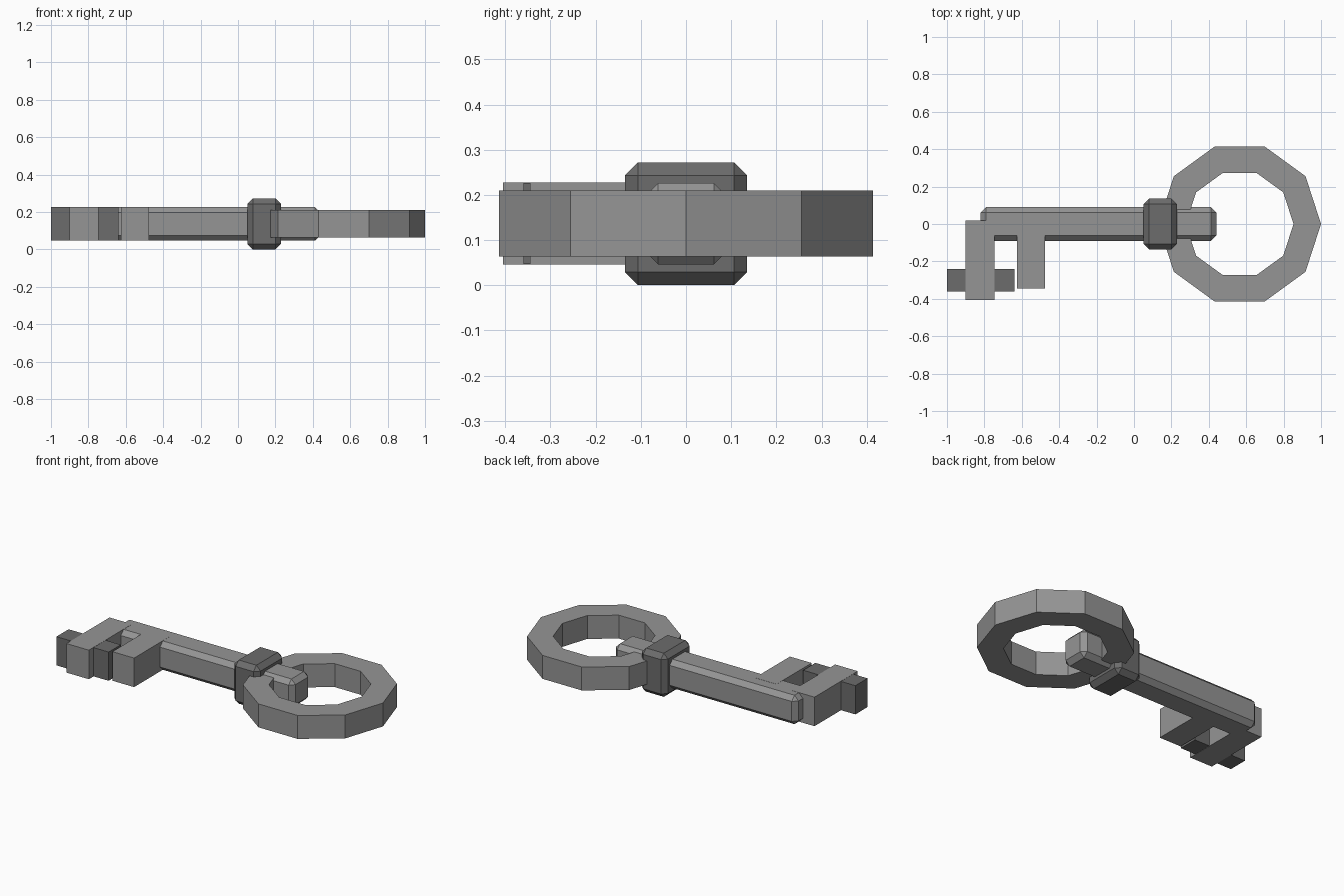
import bpy, bmesh, math

if "Cube" in bpy.data.objects:
    bpy.data.objects.remove(bpy.data.objects["Cube"])


def material(name, value):
    mat = bpy.data.materials.new(name)
    mat.diffuse_color = (value, value, value, 1)
    mat.use_nodes = True
    mat.node_tree.nodes["Principled BSDF"].inputs["Base Color"].default_value = mat.diffuse_color
    return mat


light_grey = material("light grey", 0.30)
dark_grey = material("dark grey", 0.15)


def finish(name, bm, mat):
    bmesh.ops.recalc_face_normals(bm, faces=bm.faces[:])
    mesh = bpy.data.meshes.new(name)
    bm.to_mesh(mesh)
    bm.free()
    mesh.materials.append(mat)
    obj = bpy.data.objects.new(name, mesh)
    bpy.context.collection.objects.link(obj)
    return obj


def box(name, xs, ys, zs, mat, chamfer=0):
    bm = bmesh.new()
    bmesh.ops.create_cube(bm, size=1)
    for v in bm.verts:
        v.co = [lo + (c + 0.5) * (hi - lo) for c, (lo, hi) in zip(v.co, (xs, ys, zs))]
    if chamfer:
        bmesh.ops.bevel(bm, geom=bm.edges[:], offset=chamfer, segments=1,
                        affect='EDGES', profile=0.5)
    return finish(name, bm, mat)


def ring(name, cx, outer, inner, z0, z1, sides, mat):
    # Rectangular section swept around a polygon
    bm = bmesh.new()
    section = ((outer, z0), (outer, z1), (inner, z1), (inner, z0))
    loops = []
    for i in range(sides):
        a = math.tau * i / sides
        loops.append([bm.verts.new((cx + r * math.cos(a), r * math.sin(a), z))
                      for r, z in section])
    for i in range(sides):
        a, b = loops[i], loops[(i + 1) % sides]
        for j in range(4):
            k = (j + 1) % 4
            bm.faces.new((a[j], b[j], b[k], a[k]))
    return finish(name, bm, mat)


# Handle
ring("bow_ring", 0.565, 0.435, 0.288, 0.064, 0.21, 10, light_grey)

# Chamfered shaft and the collar around it
box("shaft", (-0.82, 0.44), (-0.09, 0.09), (0.046, 0.226), light_grey, 0.028)
box("collar", (0.05, 0.23), (-0.135, 0.135), (0, 0.272), dark_grey, 0.029)

# Bit: two teeth and a cross bar through the end tooth
box("end_tooth", (-0.9, -0.745), (-0.405, 0.02), (0.046, 0.227), light_grey)
box("inner_tooth", (-0.625, -0.475), (-0.345, 0.0), (0.046, 0.227), light_grey)
box("cross_bar", (-1.0, -0.64), (-0.36, -0.24), (0.047, 0.226), dark_grey)
